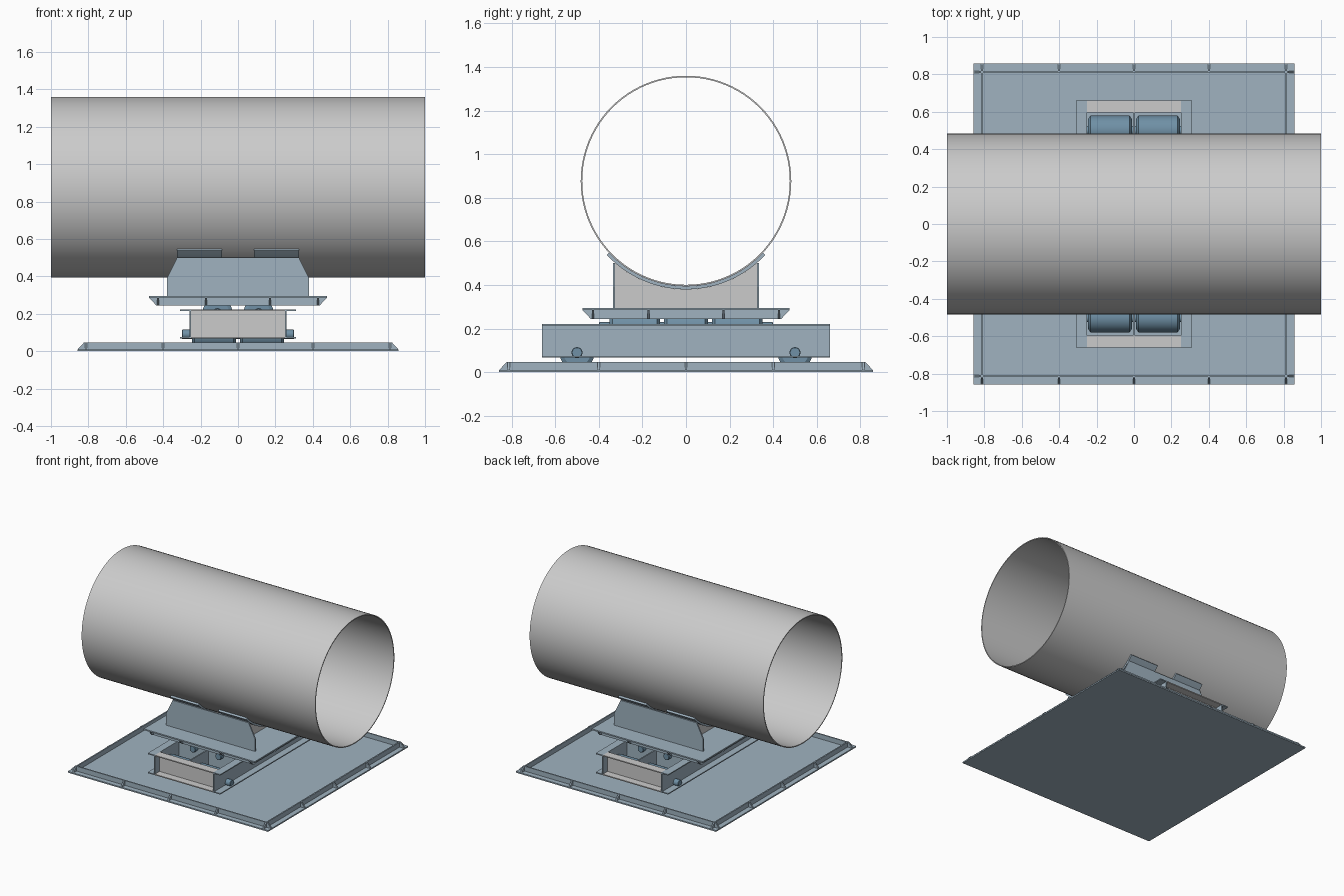
import bpy, bmesh, math
from mathutils import Vector

if "Cube" in bpy.data.objects:
    bpy.data.objects.remove(bpy.data.objects["Cube"])


def material(name, rgb):
    m = bpy.data.materials.new(name)
    m.diffuse_color = (*rgb, 1)
    m.use_nodes = True
    m.node_tree.nodes["Principled BSDF"].inputs["Base Color"].default_value = m.diffuse_color
    return m


STEEL = material("blue_steel", (0.35, 0.45, 0.53))
DARK = material("dark_steel", (0.16, 0.28, 0.38))


def place(axis, u, v, w):
    # u, v lie in the section plane, w runs along the axis
    return Vector({"x": (w, u, v), "y": (u, w, v), "z": (u, v, w)}[axis])


def loft(bm, rings, caps=True, loop=False):
    rs = [[bm.verts.new(p) for p in ring] for ring in rings]
    for a, b in zip(rs, rs[1:] + ([rs[0]] if loop else [])):
        for i in range(len(a)):
            j = (i + 1) % len(a)
            bm.faces.new((a[i], a[j], b[j], b[i]))
    if caps and not loop:
        bm.faces.new(rs[0])
        bm.faces.new(rs[-1])


def prism(bm, axis, pts, a, b):
    loft(bm, [[place(axis, u, v, w) for u, v in pts] for w in (a, b)])


def box(bm, x0, x1, y0, y1, z0, z1):
    prism(bm, "z", [(x0, y0), (x1, y0), (x1, y1), (x0, y1)], z0, z1)


def lathe(bm, axis, cu, cv, profile, n=48):
    loft(bm, [[place(axis, cu + r * math.cos(2 * math.pi * i / n),
                     cv + r * math.sin(2 * math.pi * i / n), w) for i in range(n)]
              for w, r in profile])


def roller(bm, axis, cu, cv, r, a, b, c, d):
    lathe(bm, axis, cu, cv, [(a, r - d), (a + c, r), (b - c, r), (b, r - d)])


def sector(bm, cz, r0, r1, a0, a1, x0, x1, n, full=False):
    # curved sheet around the x axis, angle measured from straight down
    rings = []
    for i in range(n if full else n + 1):
        t = a0 + (a1 - a0) * i / n
        s, c = math.sin(t), math.cos(t)
        rings.append([(x, r * s, cz - r * c)
                      for x, r in ((x0, r0), (x1, r0), (x1, r1), (x0, r1))])
    loft(bm, rings, loop=full)


def finish(bm, name, mat=None, smooth=False):
    bmesh.ops.recalc_face_normals(bm, faces=bm.faces[:])
    me = bpy.data.meshes.new(name)
    bm.to_mesh(me)
    bm.free()
    ob = bpy.data.objects.new(name, me)
    bpy.context.collection.objects.link(ob)
    if mat:
        me.materials.append(mat)
    if smooth:
        bpy.ops.object.select_all(action="DESELECT")
        ob.select_set(True)
        bpy.context.view_layer.objects.active = ob
        bpy.ops.object.shade_smooth_by_angle(angle=math.radians(30))


def tray(name, half, inset, z_out, z_in, z_tip, gussets, t=0.01):
    # square plate with edge bars on one face and triangular gussets outside them
    bm = bmesh.new()
    box(bm, -half, half, -half, half, min(z_out, z_in), max(z_out, z_in))
    lo, hi = min(z_in, z_tip), max(z_in, z_tip)
    tri = [(inset, z_in), (half, z_in), (inset + 0.005, z_tip), (inset, z_tip)]
    for s in (-1, 1):
        y0, y1 = sorted((s * inset, s * (inset - t)))
        box(bm, -inset, inset, y0, y1, lo, hi)
        box(bm, y0, y1, -inset + t, inset - t, lo, hi)
        pts = [(s * u, v) for u, v in tri]
        for g in gussets + [inset - t / 2, t / 2 - inset]:
            prism(bm, "x", pts, g - t / 2, g + t / 2)
            prism(bm, "y", pts, g - t / 2, g + t / 2)
    finish(bm, name, STEEL)


# Base tray and the inverted tray above the upper rollers
tray("base_plate", 0.857, 0.818, 0.0, 0.01, 0.047, [-0.4, 0, 0.4])
tray("slide_plate", 0.475, 0.432, 0.295, 0.285, 0.245, [-0.172, 0.172])

# Roller carriage: side channels with outward flanges, and inner webs
FB, FT, T = 0.067, 0.222, 0.008


def channel(w0, w1):
    return [(w0, FB), (w1, FB), (w1, FB + T), (w0 + T, FB + T),
            (w0 + T, FT - T), (w1, FT - T), (w1, FT), (w0, FT)]


bm = bmesh.new()
for s in (-1, 1):
    prism(bm, "y", [(s * u, v) for u, v in channel(0.25, 0.31)], -0.66, 0.66)
box(bm, -0.005, 0.005, -0.595, 0.595, FB, FT)
for y in (-0.36, -0.11, 0.11, 0.36):
    for x0, x1 in ((-0.25, -0.005), (0.005, 0.25)):
        box(bm, x0, x1, y - 0.005, y + 0.005, FB, FT)
finish(bm, "carriage_side_channels", STEEL)

bm = bmesh.new()
for s in (-1, 1):
    prism(bm, "x", [(s * u, v) for u, v in channel(0.595, 0.66)], -0.25, 0.25)
finish(bm, "carriage_end_channels")

# Lower rollers run across x, upper rollers run along y
bm = bmesh.new()
for y in (-0.5, 0.5):
    for a, b in ((-0.245, -0.012), (0.012, 0.245)):
        roller(bm, "x", y, 0.09, 0.08, a, b, 0.012, 0.018)
    roller(bm, "x", y, 0.09, 0.025, -0.3, 0.3, 0.003, 0.003)
finish(bm, "lower_rollers", DARK, True)

bm = bmesh.new()
for x in (-0.11, 0.11):
    for a, b in ((-0.35, -0.12), (-0.1, 0.1), (0.12, 0.35)):
        roller(bm, "y", x, 0.205, 0.08, a, b, 0.012, 0.018)
    roller(bm, "y", x, 0.205, 0.025, -0.4, 0.4, 0.003, 0.003)
finish(bm, "upper_rollers", DARK, True)

# Saddle side plates with sloped shoulders
CZ, R, RP = 0.877, 0.483, 0.497
bm = bmesh.new()
side = [(-0.38, 0.295), (0.38, 0.295), (0.38, 0.39), (0.325, 0.502),
        (-0.325, 0.502), (-0.38, 0.39)]
for y in (-0.335, 0.325):
    prism(bm, "y", side, y, y + 0.01)
finish(bm, "saddle_side_plates", STEEL)

# Saddle cross plates cut to the pipe curve
arc = [(0.325 * (1 - i / 12), 0) for i in range(25)]
arc = [(y, CZ - math.sqrt(RP * RP - y * y)) for y, _ in arc]
bm = bmesh.new()
for x in (-0.205, 0.205):
    prism(bm, "x", [(-0.325, 0.295), (0.325, 0.295)] + arc, x - 0.006, x + 0.006)
finish(bm, "saddle_cross_plates")

# Curved pads under the pipe
bm = bmesh.new()
A = math.radians(47)
for s in (-1, 1):
    x0, x1 = sorted((s * 0.085, s * 0.325))
    sector(bm, CZ, R, RP, -A, A, x0, x1, 28)
finish(bm, "saddle_pads", STEEL, True)

# Pipe
bm = bmesh.new()
sector(bm, CZ, R - 0.007, R, 0, 2 * math.pi, -1, 1, 96, True)
finish(bm, "pipe", None, True)
